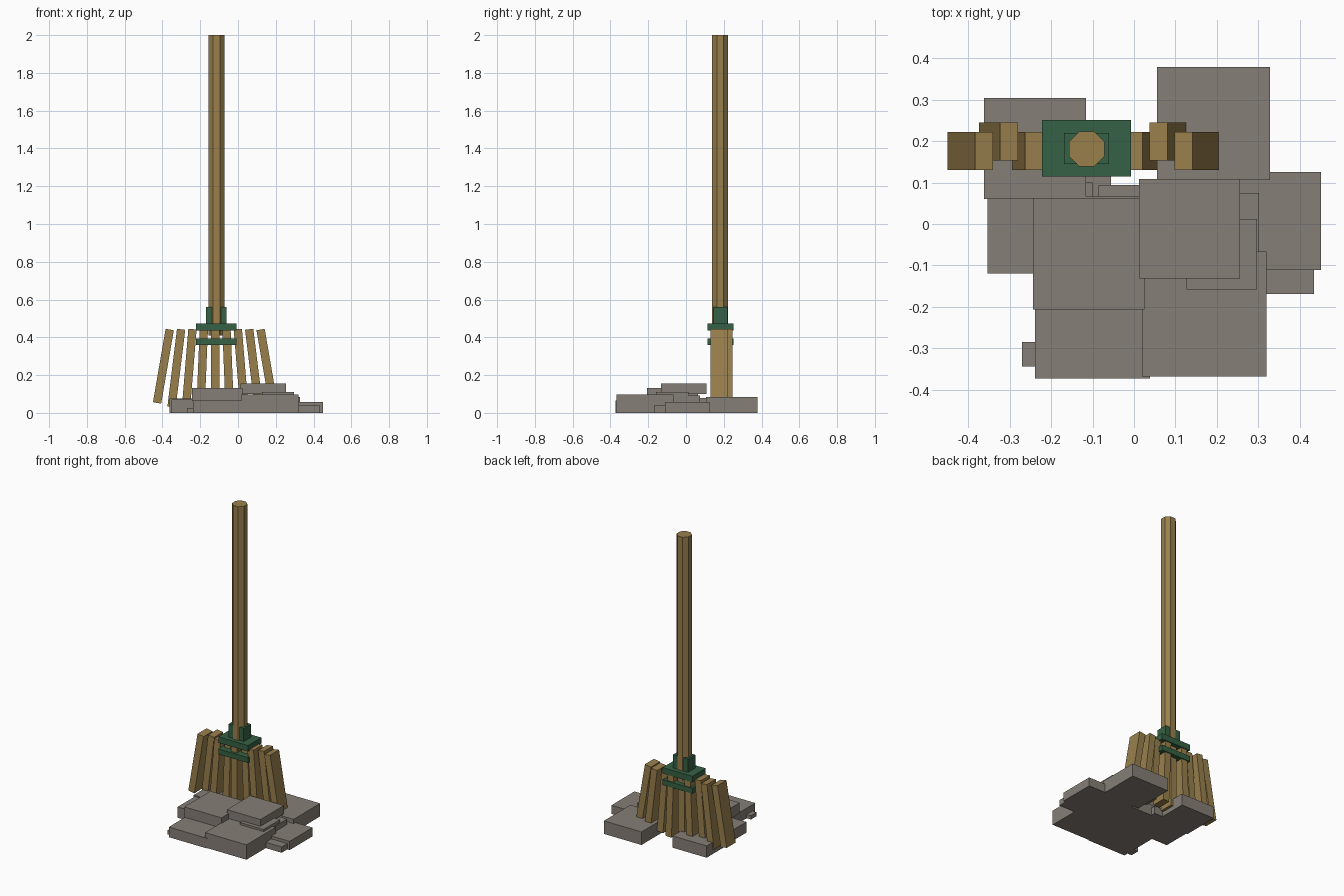
import bpy, bmesh, math
from mathutils import Matrix, Vector

if "Cube" in bpy.data.objects:
    bpy.data.objects.remove(bpy.data.objects["Cube"])


def material(name, rgb):
    m = bpy.data.materials.new(name)
    m.diffuse_color = (*rgb, 1)
    m.use_nodes = True
    m.node_tree.nodes["Principled BSDF"].inputs["Base Color"].default_value = m.diffuse_color
    return m


STONE = material("warm_grey_stone", (0.235, 0.209, 0.181))
WOOD = material("straw_wood", (0.319, 0.214, 0.073))
GREEN = material("dark_green", (0.036, 0.119, 0.058))


def finish(name, bm, mat):
    mesh = bpy.data.meshes.new(name)
    bm.to_mesh(mesh)
    bm.free()
    mesh.materials.append(mat)
    ob = bpy.data.objects.new(name, mesh)
    bpy.context.collection.objects.link(ob)
    return ob


def block(name, x, y, z, mat, tilt=0.0):
    """Box from (min, max) ranges, tilted about y around its centre."""
    size = Vector((x[1] - x[0], y[1] - y[0], z[1] - z[0]))
    mid = Vector((x[0] + x[1], y[0] + y[1], z[0] + z[1])) / 2
    bm = bmesh.new()
    bmesh.ops.create_cube(bm, size=1, matrix=Matrix.Translation(mid)
                          @ Matrix.Rotation(tilt, 4, 'Y')
                          @ Matrix.Diagonal((*size, 1)))
    return finish(name, bm, mat)


# Octagonal handle
bm = bmesh.new()
r = 0.0425 / math.cos(math.pi / 8)
bmesh.ops.create_cone(bm, cap_ends=True, segments=8, radius1=r, radius2=r, depth=1.59,
                      matrix=Matrix.Translation((-0.114, 0.181, 1.205))
                      @ Matrix.Rotation(math.pi / 8, 4, 'Z'))
finish("handle", bm, WOOD)

# Collar holding the bristles
block("collar_socket", (-0.169, -0.06), (0.145, 0.22), (0.46, 0.56), GREEN)
block("collar_plate", (-0.222, -0.007), (0.114, 0.251), (0.435, 0.474), GREEN)
block("collar_band", (-0.222, -0.007), (0.114, 0.251), (0.36, 0.395), GREEN)

# Fanned bristles, alternating forward and back
for i in range(-4, 5):
    top_x = -0.121 + 0.06 * i
    shift = 0.017 * i
    y0 = 0.13 if i % 2 == 0 else 0.153
    low = 0.03 + 0.02 * (abs(i) == 4)
    high = 0.444
    mid_x = top_x + shift / 2
    block("bristle", (mid_x - 0.022, mid_x + 0.022), (y0, y0 + 0.092), (low, high),
          WOOD, -math.atan2(shift, high - low))

# Pile of flat stones
stones = {
    "back_right_stone": ((0.056, 0.328), (0.106, 0.379), (0, 0.085)),
    "back_left_stone": ((-0.362, -0.116), (0.06, 0.304), (0, 0.077)),
    "right_stone": ((0.2, 0.451), (-0.111, 0.125), (0, 0.057)),
    "right_front_stone": ((0.2, 0.434), (-0.169, 0.05), (0, 0.038)),
    "left_stone": ((-0.353, -0.1), (-0.119, 0.1), (0, 0.07)),
    "front_right_stone": ((0.019, 0.319), (-0.368, -0.066), (0, 0.097)),
    "front_left_stone": ((-0.239, 0.039), (-0.373, -0.1), (0, 0.066)),
    "upper_left_stone": ((-0.244, 0.025), (-0.206, 0.063), (0.064, 0.133)),
    "top_stone": ((0.012, 0.255), (-0.132, 0.109), (0.1, 0.155)),
    "wedge_stone": ((0.126, 0.296), (-0.158, 0.012), (0.06, 0.111)),
    "inner_right_stone": ((0.05, 0.302), (-0.12, 0.075), (0, 0.092)),
    "inner_stone": ((-0.085, 0.15), (-0.14, 0.094), (0, 0.07)),
    "inner_left_stone": ((-0.15, 0.03), (-0.12, 0.066), (0, 0.075)),
    "gap_stone": ((-0.13, -0.055), (0.0, 0.125), (0, 0.05)),
    "small_back_stone": ((0.1, 0.225), (0.0, 0.118), (0, 0.08)),
    "small_left_stone": ((-0.27, -0.2), (-0.344, -0.285), (0, 0.025)),
}
for name, (x, y, z) in stones.items():
    block(name, x, y, z, STONE)
